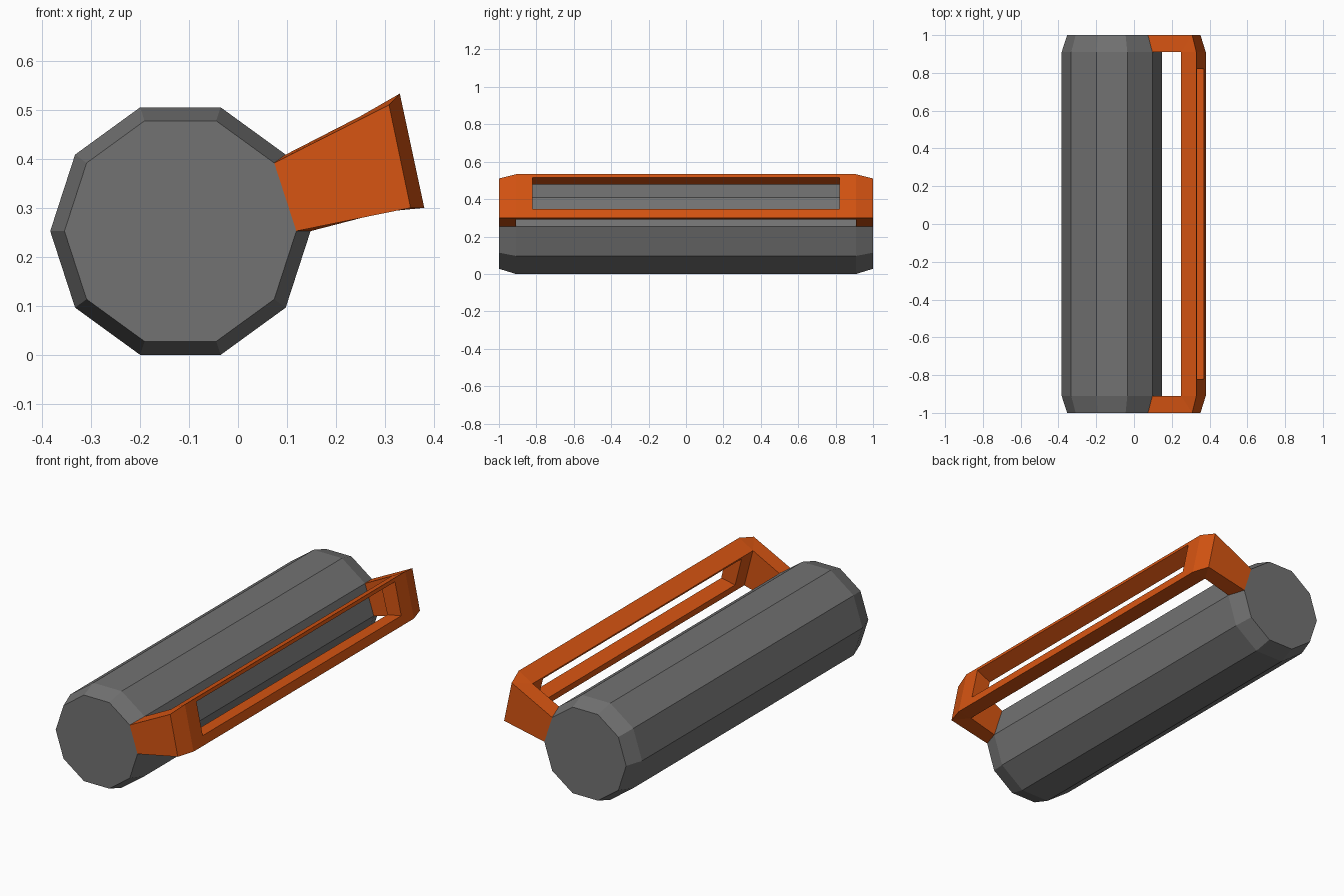
import bpy, bmesh, math

if "Cube" in bpy.data.objects:
    bpy.data.objects.remove(bpy.data.objects["Cube"])


def material(name, rgb):
    m = bpy.data.materials.new(name)
    m.diffuse_color = (*rgb, 1)
    m.use_nodes = True
    m.node_tree.nodes["Principled BSDF"].inputs["Base Color"].default_value = m.diffuse_color
    return m


def finish(name, bm, mat):
    bmesh.ops.remove_doubles(bm, verts=bm.verts, dist=1e-4)
    bmesh.ops.recalc_face_normals(bm, faces=bm.faces)
    me = bpy.data.meshes.new(name)
    bm.to_mesh(me)
    bm.free()
    me.materials.append(mat)
    ob = bpy.data.objects.new(name, me)
    bpy.context.collection.objects.link(ob)
    return ob


grey = material("dark grey", (0.17, 0.17, 0.17))
orange = material("burnt orange", (0.68, 0.09, 0.006))

# Body: ten-sided barrel with chamfered ends
CX, CZ, R, R_END, Y_IN = -0.1175, 0.2525, 0.2655, 0.2365, 0.91


def ring_point(r, k, y):
    a = k * math.tau / 10
    return (CX + r * math.cos(a), y, CZ + r * math.sin(a))


bm = bmesh.new()
rings = [[bm.verts.new(ring_point(r, k, y)) for k in range(10)]
         for r, y in ((R_END, -1), (R, -Y_IN), (R, Y_IN), (R_END, 1))]
for a, b in zip(rings, rings[1:]):
    for k in range(10):
        j = (k + 1) % 10
        bm.faces.new((a[k], a[j], b[j], b[k]))
bm.faces.new(rings[0])
bm.faces.new(rings[-1])
finish("barrel_body", bm, grey)

# Handle: slotted grip with two arms growing out of the end chamfers
OUT_T, OUT_B = (0.33, 0.533), (0.38, 0.30)     # outer face, top and bottom (x, z)
IN_T, IN_B = (0.25, 0.487), (0.30, 0.292)      # inner face
END_T, END_B = (0.308, 0.51), (0.352, 0.30)    # corner bevel at the very end


def mix(a, b, t):
    return tuple(p + (q - p) * t for p, q in zip(a, b))


bm = bmesh.new()


def face(*pts):
    bm.faces.new([bm.verts.new(p) for p in pts])


def at(p, y):
    return (p[0], y, p[1])


def loop(top, bottom, y):
    return [at(top, -y), at(top, y), at(bottom, y), at(bottom, -y)]


# grip front, slot walls and grip back
loops = [loop(OUT_T, OUT_B, Y_IN),
         loop(mix(OUT_T, OUT_B, 0.077), mix(OUT_T, OUT_B, 0.80), 0.82),
         loop(mix(IN_T, IN_B, 0.05), mix(IN_T, IN_B, 0.80), 0.82),
         loop(IN_T, IN_B, Y_IN)]
for a, b in zip(loops, loops[1:]):
    for k in range(4):
        j = (k + 1) % 4
        face(a[k], a[j], b[j], b[k])
# grip top and bottom
for o, i in ((OUT_T, IN_T), (OUT_B, IN_B)):
    face(at(o, -Y_IN), at(o, Y_IN), at(i, Y_IN), at(i, -Y_IN))
# arms with bevelled corners at both ends
for s in (-1, 1):
    yi = s * Y_IN
    base_t, base_b = ring_point(R_END, 1, s), ring_point(R_END, 0, s)
    root_t, root_b = ring_point(R, 1, yi), ring_point(R, 0, yi)
    face(base_t, base_b, at(END_B, s), at(END_T, s))
    face(root_t, root_b, at(IN_B, yi), at(IN_T, yi))
    face(at(END_T, s), at(END_B, s), at(OUT_B, yi), at(OUT_T, yi))
    for base, root, end, out, inn in ((base_t, root_t, END_T, OUT_T, IN_T),
                                      (base_b, root_b, END_B, OUT_B, IN_B)):
        face(base, at(end, s), at(inn, yi), root)
        face(at(end, s), at(out, yi), at(inn, yi))
    face(base_t, base_b, root_b, root_t)
# the arm roots lie on the body chamfers, so drop those coincident faces
bmesh.ops.remove_doubles(bm, verts=bm.verts, dist=1e-4)
roots = [f for f in bm.faces if f.calc_center_median().x < 0.13]
bmesh.ops.recalc_face_normals(bm, faces=bm.faces)
bmesh.ops.delete(bm, geom=roots, context='FACES_ONLY')
finish("carry_handle", bm, orange)
